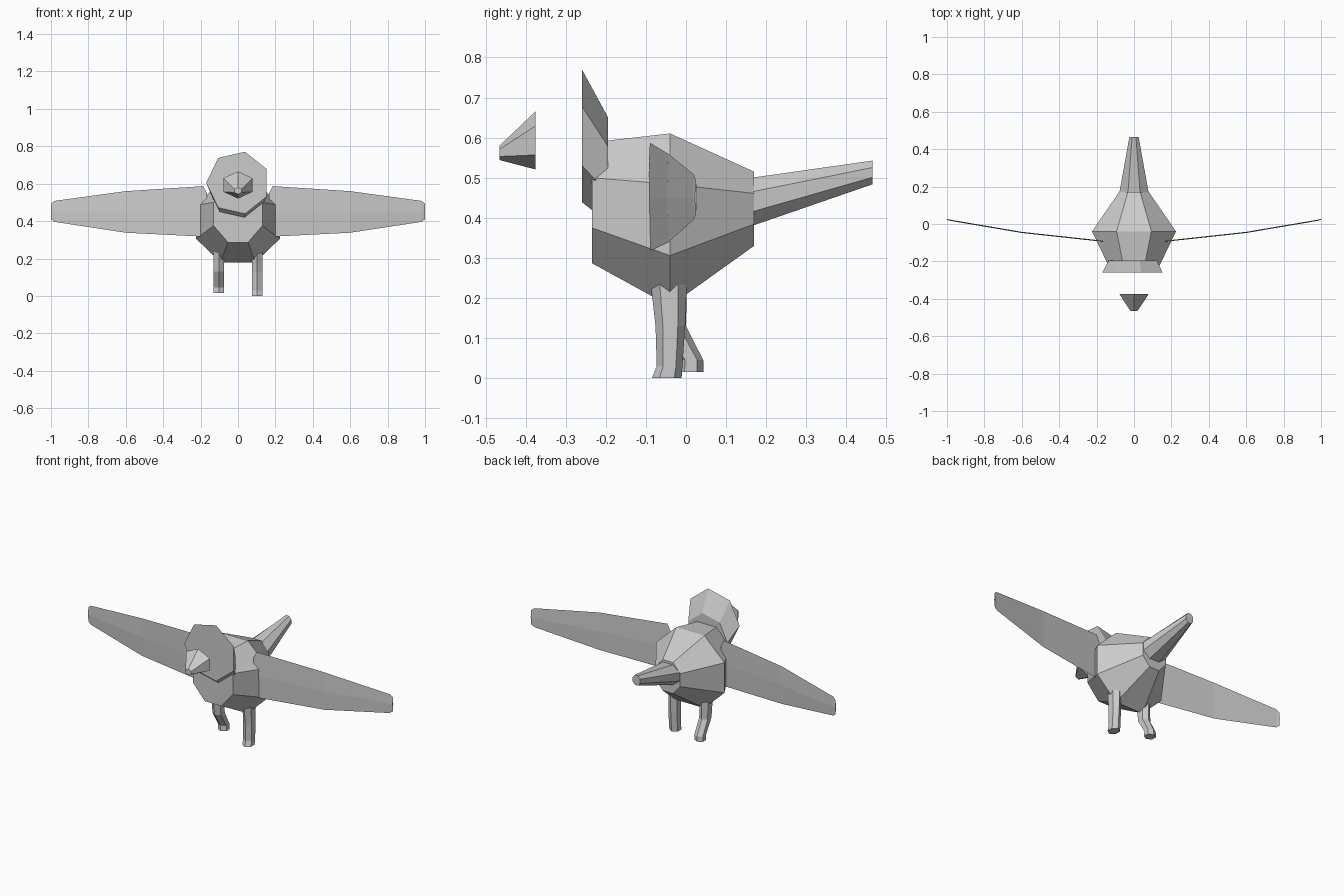
import bpy, bmesh
from math import cos, sin, radians, tau

cube = bpy.data.objects.get("Cube")
if cube:
    bpy.data.objects.remove(cube, do_unlink=True)

grey = bpy.data.materials.new("light grey")
grey.use_nodes = True
colour = (0.6, 0.6, 0.6, 1)
grey.diffuse_color = colour
grey.node_tree.nodes["Principled BSDF"].inputs["Base Color"].default_value = colour


def loft(name, rings):
    """Skin a row of rings with equal point counts and cap both ends."""
    bm = bmesh.new()
    loops = [[bm.verts.new(p) for p in ring] for ring in rings]
    for a, b in zip(loops, loops[1:]):
        for i in range(len(a)):
            j = (i + 1) % len(a)
            bm.faces.new((a[i], a[j], b[j], b[i]))
    bm.faces.new(loops[0])
    bm.faces.new(loops[-1])
    bmesh.ops.recalc_face_normals(bm, faces=bm.faces)
    mesh = bpy.data.meshes.new(name)
    bm.to_mesh(mesh)
    bm.free()
    mesh.materials.append(grey)
    obj = bpy.data.objects.new(name, mesh)
    bpy.context.collection.objects.link(obj)
    return obj


def angles(sides, start):
    return [radians(start) + tau * i / sides for i in range(sides)]


def along_y(name, sides, start, sections):
    """Sections are (y, centre z, radius x, radius z)."""
    loft(name, [[(rx * cos(a), y, z + rz * sin(a)) for a in angles(sides, start)]
                for y, z, rx, rz in sections])


def leg(name, x, sections):
    """Sections are (z, centre y, radius y), six sided."""
    loft(name, [[(x + 0.032 * sin(a), y + r * cos(a), z) for a in angles(6, 0)]
                for z, y, r in sections])


# Body, tail, head and floating beak
along_y("body", 8, 22.5, [(-0.235, 0.4375, 0.141, 0.163),
                          (-0.04, 0.395, 0.243, 0.233),
                          (0.17, 0.4225, 0.087, 0.1)])
along_y("tail", 8, 22.5, [(0.165, 0.44, 0.085, 0.065),
                          (0.465, 0.513, 0.027, 0.032)])
along_y("head", 7, 180, [(-0.26, 0.605, 0.17, 0.17),
                         (-0.195, 0.52, 0.135, 0.135)])
along_y("beak", 6, 90, [(-0.465, 0.562, 0.022, 0.018),
                        (-0.375, 0.593, 0.09, 0.0725)])

# Thin wings, sections are (x, y, bottom z, top z)
wing = [(0.165, -0.092, 0.345, 0.545), (0.185, -0.09, 0.317, 0.587),
        (0.6, -0.045, 0.338, 0.56), (0.982, 0.02, 0.396, 0.508),
        (1.0, 0.025, 0.41, 0.493)]
for name, side in (("left_wing", 1), ("right_wing", -1)):
    rings = []
    for x, y, low, high in wing:
        mid = (low + high) / 2
        rings.append([(side * x, y, high), (side * x, y + 0.003, mid),
                      (side * x, y, low), (side * x, y - 0.003, mid)])
    loft(name, rings)

# Straight left leg and bent right leg
leg("left_leg", 0.102, [(0.235, -0.043, 0.045), (0.13, -0.039, 0.037),
                        (0.03, -0.041, 0.032), (0, -0.048, 0.037)])
leg("right_leg", -0.102, [(0.235, -0.043, 0.045), (0.13, -0.036, 0.036),
                          (0.045, 0.013, 0.03), (0.015, 0.012, 0.032)])
